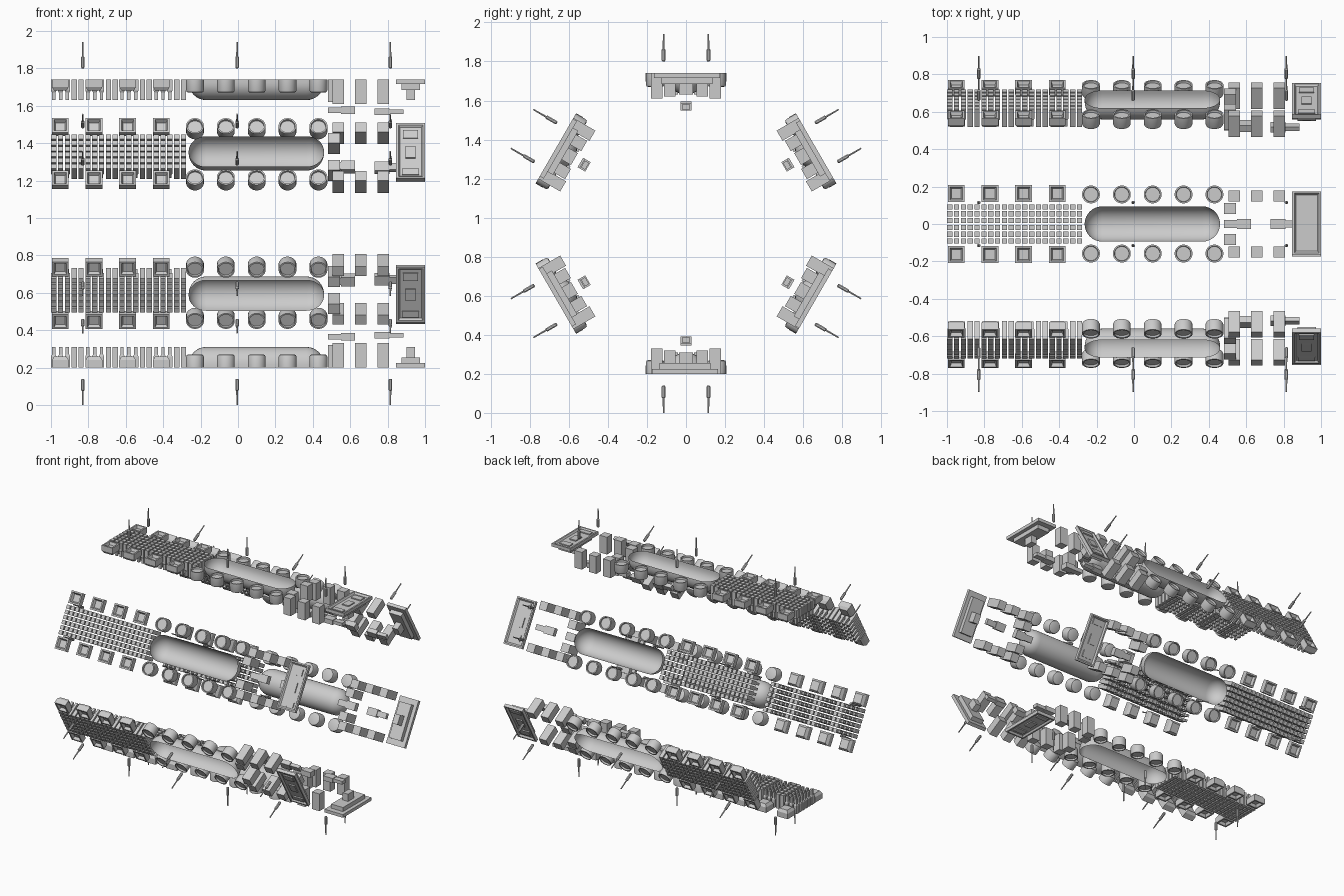
import bpy, bmesh, math
from mathutils import Matrix

cube = bpy.data.objects.get("Cube")
if cube:
    bpy.data.objects.remove(cube, do_unlink=True)

CENTRE, OUTER = 0.97, 0.77      # ring axis height, radius of the outer faces

grey = bpy.data.materials.new("plain grey")
grey.use_nodes = True
grey.diffuse_color = (0.6, 0.6, 0.6, 1)
grey.node_tree.nodes["Principled BSDF"].inputs["Base Color"].default_value = (0.6, 0.6, 0.6, 1)


def loft(bm, x, y, sides, rings):
    """Stack rings of (half x, half y, depth below the outer face), capped at both ends."""
    grow = math.sqrt(2) if sides == 4 else 1
    loops = []
    for hx, hy, depth in rings:
        loop = []
        for i in range(sides):
            a = 2 * math.pi * (i + 0.5) / sides
            loop.append(bm.verts.new((x + grow * hx * math.cos(a),
                                      y + grow * hy * math.sin(a), OUTER - depth)))
        loops.append(loop)
    for lo, hi in zip(loops, loops[1:]):
        for i in range(sides):
            j = (i + 1) % sides
            bm.faces.new((lo[i], lo[j], hi[j], hi[i]))
    bm.faces.new(loops[0][::-1])
    bm.faces.new(loops[-1])


def box(bm, x0, x1, y0, y1, d0, d1):
    hx, hy = (x1 - x0) / 2, (y1 - y0) / 2
    loft(bm, (x0 + x1) / 2, (y0 + y1) / 2, 4, [(hx, hy, d0), (hx, hy, d1)])


def square(*pairs):
    return [(r, r, d) for r, d in pairs]


def pods(bm):
    for x in (-0.95, -0.77, -0.59, -0.41):
        for y in (-0.163, 0.163):
            loft(bm, x, y, 4, square((0.026, 0.02), (0.034, 0), (0.045, 0),
                                     (0.045, 0.04), (0.032, 0.06)))


def rod_grid(bm):
    # Columns beside the pods have necks, the ones between are plain blocks
    for col in range(20):
        for row in range(6):
            if col % 5 < 3:
                rings = square((0.014, 0), (0.014, 0.06), (0.009, 0.07), (0.009, 0.11))
            else:
                rings = square((0.014, 0), (0.014, 0.11))
            loft(bm, -0.985 + col * 0.0365, (row - 2.5) * 0.0365, 4, rings)


def canisters(bm):
    for i in range(5):
        for y in (-0.158, 0.158):
            loft(bm, -0.23 + i * 0.165, y, 24,
                 square((0.038, 0.012), (0.04, 0), (0.048, 0), (0.048, 0.058),
                        (0.044, 0.067), (0.036, 0.07)))


def tank(bm):
    # Open half capsule, bulging towards the ring axis
    radius, x0, x1, lip, steps = 0.094, -0.17, 0.366, 0.016, 8
    stations = []
    for i in range(steps + 1):
        a = math.pi / 2 * i / steps
        stations.append((x0 - radius * math.cos(a), radius * math.sin(a)))
    stations += [(x0 + x1 - x, r) for x, r in reversed(stations)]
    rows = []
    for x, r in stations:
        arc = [math.pi * i / 16 for i in range(17)]
        pts = [(r, 0)] + [(r * math.cos(a), lip + r * math.sin(a)) for a in arc] + [(-r, 0)]
        rows.append([bm.verts.new((x, y, OUTER - d)) for y, d in pts])
    for a, b in zip(rows, rows[1:]):
        for i in range(len(a) - 1):
            bm.faces.new((a[i], a[i + 1], b[i + 1], b[i]))
    bmesh.ops.remove_doubles(bm, verts=bm.verts, dist=0.0005)


def side_blocks(bm):
    for s in (-1, 1):
        for x in (0.505, 0.625, 0.745):
            box(bm, x, x + 0.062, s * 0.15 - 0.03, s * 0.15 + 0.03, 0, 0.13)
        box(bm, 0.48, 0.545, s * 0.083 - 0.03, s * 0.083 + 0.03, 0, 0.12)


def couplings(bm):
    box(bm, 0.48, 0.55, -0.022, 0.022, 0.15, 0.18)
    box(bm, 0.55, 0.625, -0.028, 0.028, 0.145, 0.185)
    box(bm, 0.73, 0.81, -0.028, 0.028, 0.155, 0.19)
    box(bm, 0.81, 0.885, -0.02, 0.02, 0.16, 0.185)


def end_bridge(bm):
    # Recessed outer plate, stepped inner side, raised hatches in the recess
    loft(bm, 0.923, 0.005, 4, [(0.058, 0.15, 0.012), (0.066, 0.16, 0), (0.077, 0.17, 0),
                               (0.077, 0.17, 0.024), (0.05, 0.13, 0.024), (0.05, 0.13, 0.055)])
    box(bm, 0.9, 0.945, -0.035, 0.035, 0.05, 0.11)
    for y, hx, hy in ((0.11, 0.04, 0.024), (0, 0.027, 0.036), (-0.12, 0.045, 0.018)):
        box(bm, 0.923 - hx, 0.923 + hx, y - hy, y + hy, 0.004, 0.02)


def antennas(bm):
    for x in (-0.83, -0.005, 0.815):
        for y in (-0.115, 0.115):
            loft(bm, x, y, 8, square((0.006, -0.06), (0.01, -0.065), (0.01, -0.12),
                                     (0.005, -0.125), (0.004, -0.2)))


parts = {"pods": pods, "rod_grid": rod_grid, "canisters": canisters, "tank": tank,
         "side_blocks": side_blocks, "couplings": couplings,
         "end_bridge": end_bridge, "antennas": antennas}

# Build each part once, then repeat it on the six panels of the ring
for name, build in parts.items():
    mesh = bpy.data.meshes.new(name)
    bm = bmesh.new()
    build(bm)
    bmesh.ops.recalc_face_normals(bm, faces=bm.faces)
    bm.to_mesh(mesh)
    bm.free()
    mesh.materials.append(grey)
    for k in range(6):
        ob = bpy.data.objects.new(f"{name}_{k + 1}", mesh)
        bpy.context.collection.objects.link(ob)
        ob.matrix_world = (Matrix.Translation((0, 0, CENTRE))
                           @ Matrix.Rotation(k * math.pi / 3, 4, 'X'))
    if name in ("canisters", "tank", "antennas"):
        bpy.ops.object.select_all(action='DESELECT')
        ob.select_set(True)
        bpy.context.view_layer.objects.active = ob
        bpy.ops.object.shade_smooth_by_angle(angle=math.radians(35))
